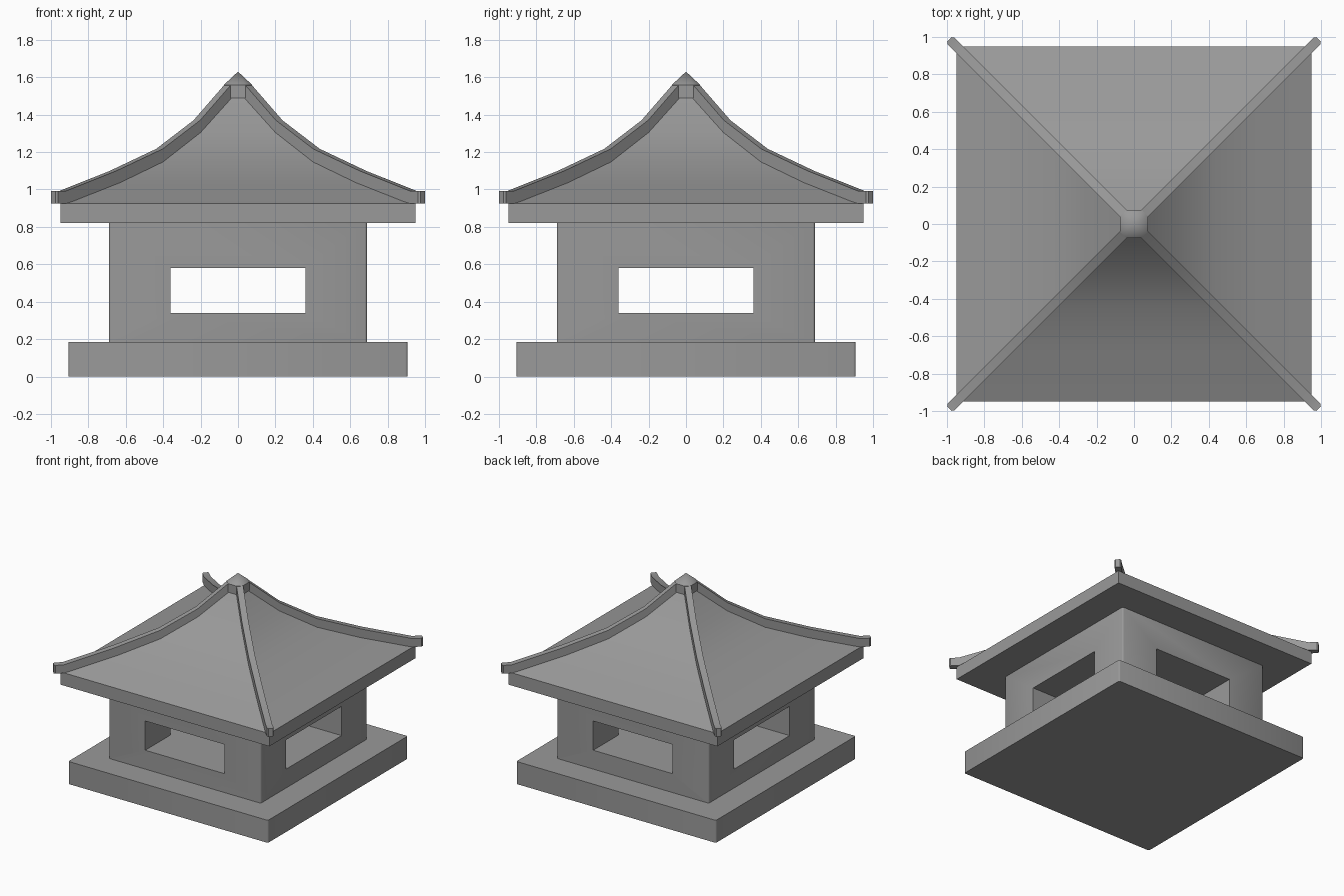
import bpy, bmesh, math
from mathutils import Matrix

if "Cube" in bpy.data.objects:
    bpy.data.objects.remove(bpy.data.objects["Cube"])

stone = bpy.data.materials.new("dark_stone")
stone.diffuse_color = (0.32, 0.32, 0.32, 1)
stone.use_nodes = True
stone.node_tree.nodes["Principled BSDF"].inputs["Base Color"].default_value = stone.diffuse_color


def smooth(ob, angle):
    bpy.ops.object.select_all(action='DESELECT')
    ob.select_set(True)
    bpy.context.view_layer.objects.active = ob
    bpy.ops.object.shade_smooth_by_angle(angle=math.radians(angle))


def finish(name, bm, angle=35):
    bmesh.ops.recalc_face_normals(bm, faces=bm.faces)
    me = bpy.data.meshes.new(name)
    bm.to_mesh(me)
    bm.free()
    me.materials.append(stone)
    ob = bpy.data.objects.new(name, me)
    bpy.context.collection.objects.link(ob)
    smooth(ob, angle)
    return ob


def block(name, hx, hy, z0, z1, bevel=0.0):
    """Box with optionally softened upright corners."""
    bm = bmesh.new()
    bmesh.ops.create_cube(bm, size=1, matrix=Matrix.Translation((0, 0, (z0 + z1) / 2))
                          @ Matrix.Diagonal((2 * hx, 2 * hy, z1 - z0, 1)))
    if bevel:
        uprights = [e for e in bm.edges
                    if abs(e.verts[0].co.z - e.verts[1].co.z) > 1e-4]
        bmesh.ops.bevel(bm, geom=uprights, offset=bevel, segments=2,
                        profile=0.5, affect='EDGES')
    return finish(name, bm, 50)


def skin(bm, loops):
    """Join successive four-point loops and close both ends."""
    for a, b in zip(loops, loops[1:]):
        for i in range(4):
            j = (i + 1) % 4
            bm.faces.new((a[i], a[j], b[j], b[i]))
    bm.faces.new(loops[0])
    bm.faces.new(loops[-1])


# plinth and lamp chamber
block("base", 0.907, 0.907, 0, 0.185, 0.012)
chamber = block("lamp_chamber", 0.69, 0.69, 0.185, 0.82, 0.012)

# window tunnels crossing through the chamber
for name, hx, hy in (("cutter_x", 1.2, 0.36), ("cutter_y", 0.36, 1.2)):
    cutter = block(name, hx, hy, 0.34, 0.58)
    cutter.hide_render = True
    mod = chamber.modifiers.new(name, 'BOOLEAN')
    mod.object = cutter
    mod.operation = 'DIFFERENCE'
    mod.solver = 'EXACT'
    bpy.context.view_layer.objects.active = chamber
    with bpy.context.temp_override(object=chamber, active_object=chamber):
        bpy.ops.object.modifier_apply(modifier=mod.name)
    bpy.data.objects.remove(cutter, do_unlink=True)
smooth(chamber, 50)

# roof: square rings following a concave profile (half width, height)
profile = [(0.948, 0.82), (0.948, 0.925), (0.665, 1.037),
           (0.437, 1.147), (0.235, 1.305), (0.06, 1.50)]
bm = bmesh.new()
skin(bm, [[bm.verts.new((sx * r, sy * r, z))
           for sx, sy in ((-1, -1), (1, -1), (1, 1), (-1, 1))] for r, z in profile])
finish("roof", bm, 20)

# hip ridges: (x = y distance, bottom, top, half width) swept to a narrow bar
ridge = [(0.055, 1.47, 1.56, .025), (0.22, 1.28, 1.37, .025), (0.42, 1.13, 1.217, .025),
         (0.667, 1.015, 1.10, .025), (0.935, 0.925, 0.993, .025),
         (0.979, 0.925, 0.993, .025), (0.987, 0.925, 0.993, .017)]
for k in range(4):
    bm = bmesh.new()
    turn = Matrix.Rotation(math.pi / 4 + k * math.pi / 2, 4, 'Z')
    loops = []
    for t, lo, hi, w in ridge:
        d = t * math.sqrt(2)
        loops.append([bm.verts.new((turn @ Matrix.Translation((d, y, z))).translation)
                      for y, z in ((-w, lo), (w, lo), (w, hi), (-w, hi))])
    skin(bm, loops)
    finish(f"hip_ridge_{k + 1}", bm)

# peak cap: chamfered square block rising to a point
bm = bmesh.new()
outline = [(-.04, -.075), (.04, -.075), (.075, -.04), (.075, .04),
           (.04, .075), (-.04, .075), (-.075, .04), (-.075, -.04)]
low = [bm.verts.new((x, y, 1.49)) for x, y in outline]
high = [bm.verts.new((x, y, 1.56)) for x, y in outline]
tip = bm.verts.new((0, 0, 1.63))
for i in range(8):
    j = (i + 1) % 8
    bm.faces.new((low[i], low[j], high[j], high[i]))
    bm.faces.new((high[i], high[j], tip))
bm.faces.new(low)
finish("peak_cap", bm, 40)
